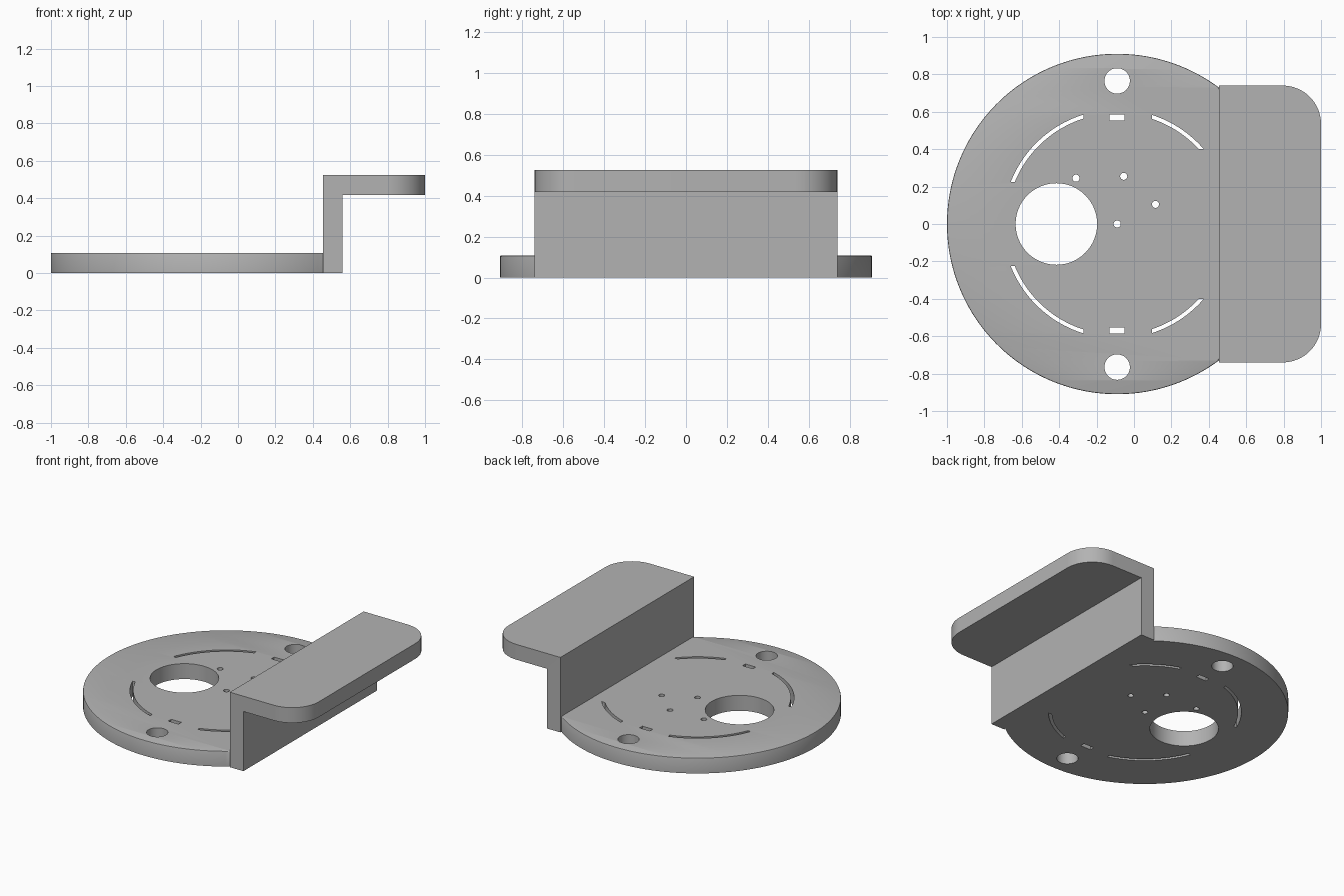
import bpy, bmesh
from math import sin, cos, asin, acos, pi

cube = bpy.data.objects.get("Cube")
if cube:
    bpy.data.objects.remove(cube, do_unlink=True)

CX, R, T = -0.09, 0.91, 0.108      # disc centre, radius, plate thickness
WALL_X, HALF_W, TOP = 0.455, 0.74, 0.525

grey = bpy.data.materials.new("plain grey")
grey.use_nodes = True
grey.diffuse_color = (0.45, 0.45, 0.45, 1)
grey.node_tree.nodes["Principled BSDF"].inputs["Base Color"].default_value = grey.diffuse_color


def arc(x, y, r, a, b, n):
    return [(x + r * cos(a + (b - a) * i / n), y + r * sin(a + (b - a) * i / n))
            for i in range(n + 1)]


def circle(x, y, r, n):
    return arc(x, y, r, 0, 2 * pi, n)[:-1]


def arc_slot(x_end, y_end, side):
    """Curved slot, cut off square to x at one end and to y at the other."""
    edges = []
    for r in (0.592, 0.612):
        low = asin(y_end / r)
        if x_end < 0:
            low = pi - low
        edges.append(arc(CX, 0, r, low, acos(x_end / r), 20))
    return [(x, y * side) for x, y in edges[0] + edges[1][::-1]]


def finish(obj):
    obj.data.materials.clear()
    obj.data.materials.append(grey)
    bpy.ops.object.select_all(action='DESELECT')
    obj.select_set(True)
    bpy.context.view_layer.objects.active = obj
    bpy.ops.object.shade_smooth_by_angle(angle=0.6)


# Disc outline with a straight edge against the wall, then its holes
flat = acos((WALL_X - CX) / R)
outlines = [arc(CX, 0, R, flat, 2 * pi - flat, 120), circle(-0.415, 0, 0.218, 64)]
for x, y in ((-0.31, 0.245), (-0.055, 0.255), (0.115, 0.105), (CX, 0)):
    outlines.append(circle(x, y, 0.019, 24))
for side in (1, -1):
    outlines.append(circle(CX, 0.765 * side, 0.068, 40))
    outlines.append([(CX + sx * 0.04, side * 0.57 + sy * 0.016)
                     for sx, sy in ((-1, -1), (1, -1), (1, 1), (-1, 1))])
    outlines.append(arc_slot(-0.18, 0.225, side))
    outlines.append(arc_slot(0.185, 0.4, side))

# Filled curve extruded to the plate thickness
curve = bpy.data.curves.new("base_disc", 'CURVE')
curve.dimensions = '2D'
curve.fill_mode = 'BOTH'
curve.extrude = T / 2
for pts in outlines:
    spline = curve.splines.new('POLY')
    spline.points.add(len(pts) - 1)
    for p, (x, y) in zip(spline.points, pts):
        p.co = (x, y, T / 2, 1)
    spline.use_cyclic_u = True
disc = bpy.data.objects.new("base_disc", curve)
bpy.context.collection.objects.link(disc)
bpy.ops.object.select_all(action='DESELECT')
disc.select_set(True)
bpy.context.view_layer.objects.active = disc
bpy.ops.object.convert(target='MESH')
disc = bpy.context.view_layer.objects.active

# Weld the caps to the sides and soften the upper rim
bm = bmesh.new()
bm.from_mesh(disc.data)
bmesh.ops.remove_doubles(bm, verts=bm.verts, dist=1e-5)
bmesh.ops.recalc_face_normals(bm, faces=bm.faces)
rim = [e for e in bm.edges
       if len(e.link_faces) == 2 and e.calc_face_angle(0) > 1
       and all(v.co.z > T - 0.001 and (v.co.x - CX) ** 2 + v.co.y ** 2 > (R - 0.01) ** 2
               for v in e.verts)
       and min(v.co.x for v in e.verts) < WALL_X - 0.001]
bmesh.ops.bevel(bm, geom=rim, offset=0.006, segments=2, profile=0.5, affect='EDGES')
bm.to_mesh(disc.data)
bm.free()
finish(disc)

# Wall and shelf as one folded profile pulled across the width
profile = [(WALL_X, 0), (0.56, 0), (0.56, 0.418), (1, 0.418), (1, TOP), (WALL_X, TOP)]
bm = bmesh.new()
face = bm.faces.new([bm.verts.new((x, -HALF_W, z)) for x, z in profile])
ext = bmesh.ops.extrude_face_region(bm, geom=[face])
bmesh.ops.translate(bm, vec=(0, 2 * HALF_W, 0),
                    verts=[g for g in ext["geom"] if isinstance(g, bmesh.types.BMVert)])
corners = [e for e in bm.edges if all(v.co.x > 0.99 for v in e.verts)
           and abs(e.verts[0].co.z - e.verts[1].co.z) > 0.01]
bmesh.ops.bevel(bm, geom=corners, offset=0.205, segments=16, profile=0.5, affect='EDGES')
bmesh.ops.recalc_face_normals(bm, faces=bm.faces)
mesh = bpy.data.meshes.new("raised_bracket")
bm.to_mesh(mesh)
bm.free()
bracket = bpy.data.objects.new("raised_bracket", mesh)
bpy.context.collection.objects.link(bracket)
finish(bracket)
